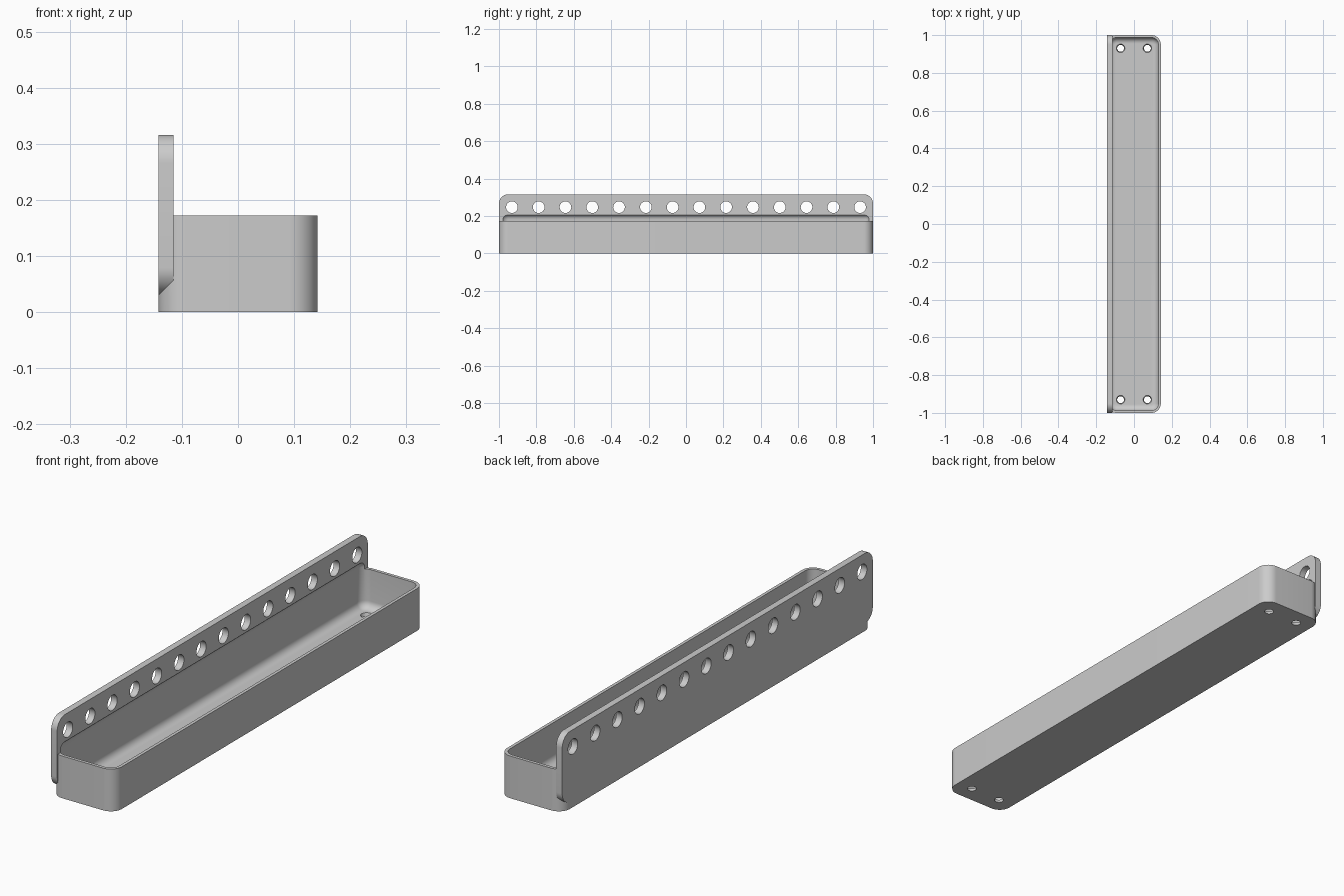
import bpy, bmesh, math
from mathutils import Matrix, Vector

if "Cube" in bpy.data.objects:
    bpy.data.objects.remove(bpy.data.objects["Cube"], do_unlink=True)

HX, HY = 0.142, 1.0        # half width and half length
TRAY_H, PLATE_T = 0.172, 0.027
CORNER, WALL, FLOOR = 0.05, 0.013, 0.014
FILLET = 0.03

grey = bpy.data.materials.new("light grey")
grey.use_nodes = True
colour = (0.6, 0.6, 0.6, 1)
grey.diffuse_color = colour
grey.node_tree.nodes["Principled BSDF"].inputs["Base Color"].default_value = colour


def rounded_rect(hu, hv, r, steps=12):
    """Outline points of a rectangle with round corners."""
    pts = []
    for i, (su, sv) in enumerate([(1, 1), (-1, 1), (-1, -1), (1, -1)]):
        for k in range(steps + 1):
            a = math.pi / 2 * (i + k / steps)
            pts.append((su * (hu - r) + r * math.cos(a),
                        sv * (hv - r) + r * math.sin(a)))
    return pts


def loft(name, rings):
    """Solid skinned through matching rings of 3D points."""
    bm = bmesh.new()
    rows = [[bm.verts.new(p) for p in ring] for ring in rings]
    n = len(rows[0])
    for low, high in zip(rows, rows[1:]):
        for i in range(n):
            j = (i + 1) % n
            bm.faces.new((low[i], low[j], high[j], high[i]))
    bm.faces.new(rows[0][::-1])
    bm.faces.new(rows[-1])
    bmesh.ops.recalc_face_normals(bm, faces=bm.faces)
    return finish(name, bm)


def finish(name, bm):
    me = bpy.data.meshes.new(name)
    bm.to_mesh(me)
    bm.free()
    me.materials.append(grey)
    ob = bpy.data.objects.new(name, me)
    bpy.context.collection.objects.link(ob)
    return ob


def combine(target, tool, operation):
    """Apply a boolean and drop the tool object."""
    mod = target.modifiers.new(operation, "BOOLEAN")
    mod.operation, mod.solver, mod.object = operation, "EXACT", tool
    bpy.context.view_layer.objects.active = target
    bpy.ops.object.modifier_apply(modifier=mod.name)
    bpy.data.objects.remove(tool, do_unlink=True)


# Tray body with round upright corners
outline = rounded_rect(HX, HY, CORNER)
tray = loft("mounting_tray", [[(x, y, z) for x, y in outline] for z in (0, TRAY_H)])

# Tall back plate, rounded at all four corners
PLATE_LOW, PLATE_TOP = 0.03, 0.316
mid, half = (PLATE_LOW + PLATE_TOP) / 2, (PLATE_TOP - PLATE_LOW) / 2
side = rounded_rect(HY, half, CORNER)
plate = loft("back_plate", [[(x, y, mid + z) for y, z in side]
                            for x in (-HX, PLATE_T - HX)])
combine(tray, plate, "UNION")

# Hollow with filleted floor, its upper fillet undercuts the plate
CAVITY_TOP = 0.21
rings = []
for base, sign, order in ((FLOOR, 1, range(9)), (CAVITY_TOP, -1, range(8, -1, -1))):
    for k in order:
        a = math.pi / 2 * k / 8
        inset = WALL + FILLET * (1 - math.sin(a))
        z = base + sign * FILLET * (1 - math.cos(a))
        rings.append([(x, y, z) for x, y in
                      rounded_rect(HX - inset, HY - inset, CORNER - inset)])
combine(tray, loft("cavity_cutter", rings), "DIFFERENCE")

# Row of round holes along the plate and countersunk screw holes in the floor
bm = bmesh.new()
for i in range(14):
    y = (i - 6.5) * 0.1432
    bmesh.ops.create_cone(
        bm, cap_ends=True, segments=40, radius1=0.031, radius2=0.031, depth=0.1,
        matrix=Matrix.Translation((-HX + PLATE_T / 2, y, 0.247))
        @ Matrix.Rotation(math.pi / 2, 4, "Y"))
for x in (-0.071, 0.071):
    for y in (-0.93, 0.93):
        bmesh.ops.create_cone(bm, cap_ends=True, segments=32, radius1=0.016,
                              radius2=0.026, depth=0.03,
                              matrix=Matrix.Translation((x, y, 0.009)))
combine(tray, finish("hole_cutter", bm), "DIFFERENCE")

# Smooth rounds, crisp edges
bpy.ops.object.select_all(action="DESELECT")
tray.select_set(True)
bpy.context.view_layer.objects.active = tray
bpy.ops.object.shade_smooth_by_angle(angle=math.radians(30))
